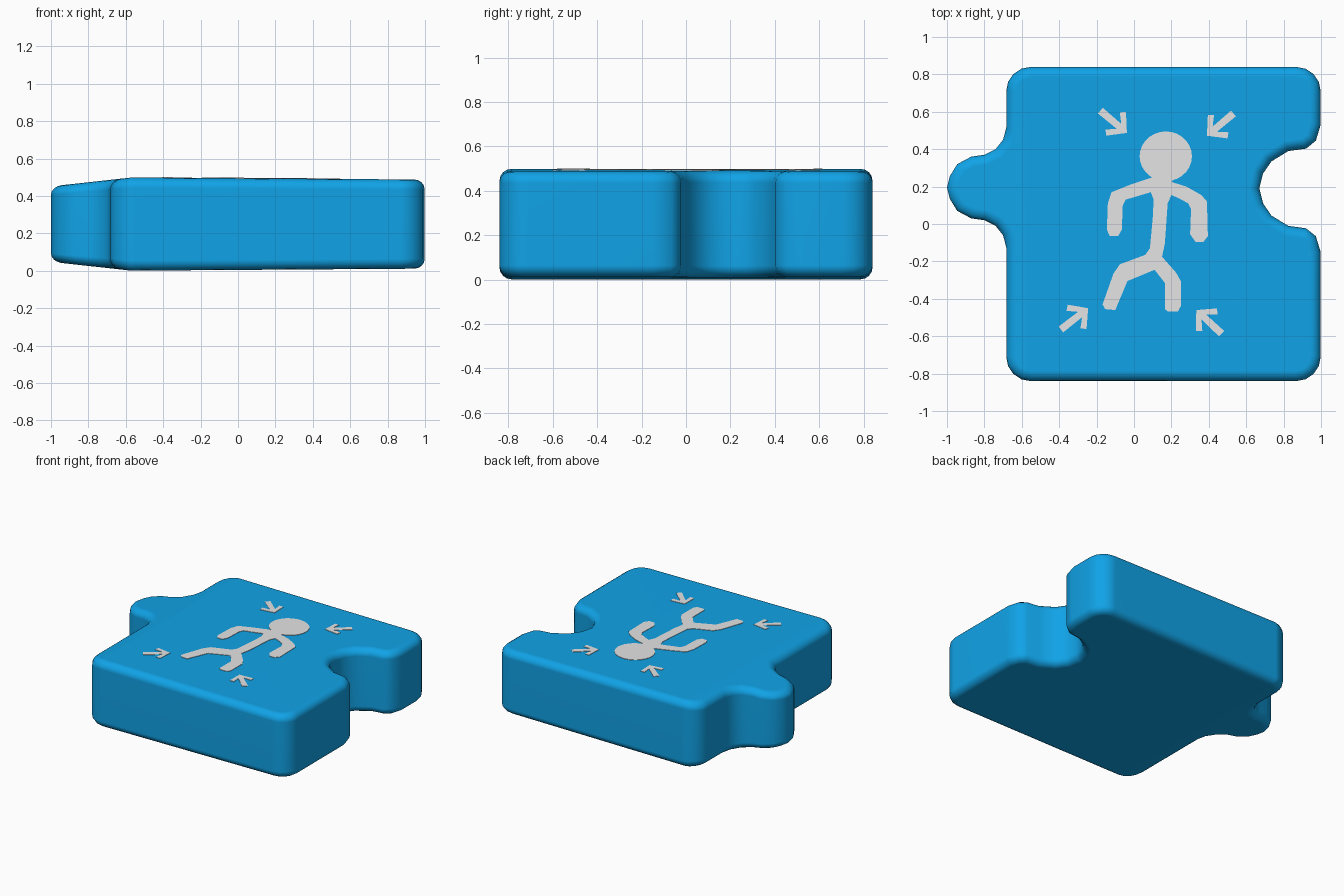
import bpy, bmesh, math

if "Cube" in bpy.data.objects:
    bpy.data.objects.remove(bpy.data.objects["Cube"])

MID_Z = 0.25


def material(name, rgb):
    m = bpy.data.materials.new(name)
    m.diffuse_color = (*rgb, 1)
    m.use_nodes = True
    m.node_tree.nodes["Principled BSDF"].inputs["Base Color"].default_value = m.diffuse_color
    return m


blue = material("bright blue", (0.0056, 0.39, 0.85))
grey = material("light grey", (0.78, 0.78, 0.79))


def half_height(x):
    """Half thickness: thickest near the tab root, tapering to both ends."""
    if x < -0.57:
        return 0.249 - 0.11 * (-0.57 - x)
    return 0.249 - 0.007 * (x + 0.57)


def finish(bm, name, mat):
    bmesh.ops.recalc_face_normals(bm, faces=bm.faces)
    me = bpy.data.meshes.new(name)
    bm.to_mesh(me)
    bm.free()
    me.materials.append(mat)
    ob = bpy.data.objects.new(name, me)
    bpy.context.collection.objects.link(ob)
    return ob


def prism(points, z0, z1):
    bm = bmesh.new()
    face = bm.faces.new([bm.verts.new((x, y, z0)) for x, y in points])
    ext = bmesh.ops.extrude_face_region(bm, geom=[face])
    for v in ext["geom"]:
        if isinstance(v, bmesh.types.BMVert):
            v.co.z = z1
    return bm


def corner(cx, cy, start, r=0.13, n=4):
    return [(cx + r * math.cos(math.radians(start - 90 * i / n)),
             cy + r * math.sin(math.radians(start - 90 * i / n))) for i in range(n + 1)]


def lobe(half, yc):
    """Mirror a half profile (x, dy) about y = yc, running from low y to high y."""
    return [(x, yc - d) for x, d in reversed(half[1:])] + [(x, yc + d) for x, d in half]


# Puzzle piece: square with a tab on the left and a notch on the right
tab = [(-1, 0), (-0.985, 0.06), (-0.945, 0.125), (-0.87, 0.165), (-0.80, 0.175),
       (-0.74, 0.205), (-0.70, 0.255), (-0.683, 0.32)]
notch = [(0.67, 0), (0.69, 0.08), (0.735, 0.145), (0.825, 0.20), (0.92, 0.213),
         (0.972, 0.255), (0.998, 0.34)]
outline = (lobe(tab, 0.195) + corner(-0.553, 0.71, 180) + corner(0.868, 0.71, 90)
           + lobe(notch, 0.19)[::-1] + corner(0.868, -0.71, 0) + corner(-0.553, -0.71, -90))
bm = prism(outline, 0, 2 * MID_Z)
rims = [e for e in bm.edges if abs(e.verts[0].co.z - e.verts[1].co.z) < 1e-5]
bmesh.ops.recalc_face_normals(bm, faces=bm.faces)
bmesh.ops.bevel(bm, geom=rims, offset=0.055, offset_type='OFFSET', segments=4,
                profile=0.5, affect='EDGES')
bmesh.ops.bisect_plane(bm, geom=bm.verts[:] + bm.edges[:] + bm.faces[:],
                       plane_co=(-0.57, 0, 0), plane_no=(1, 0, 0))
for v in bm.verts:
    v.co.z = MID_Z + (v.co.z - MID_Z) * half_height(v.co.x) / MID_Z
piece = finish(bm, "puzzle_piece", blue)
bpy.context.view_layer.objects.active = piece
piece.select_set(True)
bpy.ops.object.shade_smooth_by_angle(angle=math.radians(50))
piece.modifiers.new("weighted normals", 'WEIGHTED_NORMAL').keep_sharp = True


def plate(name, points):
    """Thin inlay that follows the top surface."""
    bm = prism(points, -0.003, 0.003)
    for v in bm.verts:
        v.co.z += MID_Z + half_height(v.co.x)
    return finish(bm, name, grey)


# Stick figure: round head and one outline for torso and limbs
plate("figure_head", [(0.17 + 0.14 * math.cos(a), 0.362 + 0.133 * math.sin(a))
                      for a in (math.tau * i / 28 for i in range(28))])
plate("figure_body", [
    (0.10, 0.25), (-0.02, 0.21), (-0.12, 0.17), (-0.14, 0.11), (-0.145, -0.03),
    (-0.13, -0.065), (-0.085, -0.065), (-0.065, -0.03), (-0.06, 0.10), (-0.045, 0.13),
    (0.09, 0.17), (0.105, 0.13), (0.10, 0.03), (0.085, -0.13), (0.06, -0.165),
    (-0.075, -0.215), (-0.11, -0.265), (-0.168, -0.43), (-0.155, -0.455), (-0.10, -0.46),
    (-0.035, -0.305), (0.11, -0.245), (0.165, -0.315), (0.165, -0.455), (0.18, -0.467),
    (0.235, -0.467), (0.25, -0.44), (0.25, -0.305), (0.225, -0.26), (0.15, -0.175),
    (0.165, -0.105), (0.18, 0.11), (0.20, 0.155), (0.245, 0.135), (0.29, 0.11),
    (0.305, 0.08), (0.30, -0.055), (0.33, -0.097), (0.37, -0.097), (0.395, -0.065),
    (0.39, 0.12), (0.36, 0.155), (0.28, 0.20), (0.20, 0.225), (0.22, 0.25)])

# Four arrows pointing at the figure
half_arrow = [(-0.075, 0.082), (-0.1, 0.06), (-0.055, 0.018), (-0.185, 0.02)]
arrow = [(0, 0)] + half_arrow + [(x, -y) for x, y in reversed(half_arrow)]
for name, tx, ty, deg in (("arrow_top_left", -0.038, 0.487, -40),
                          ("arrow_top_right", 0.39, 0.472, -140),
                          ("arrow_bottom_left", -0.245, -0.45, 38),
                          ("arrow_bottom_right", 0.333, -0.46, 137)):
    c, s = math.cos(math.radians(deg)), math.sin(math.radians(deg))
    plate(name, [(tx + x * c - y * s, ty + x * s + y * c) for x, y in arrow])
